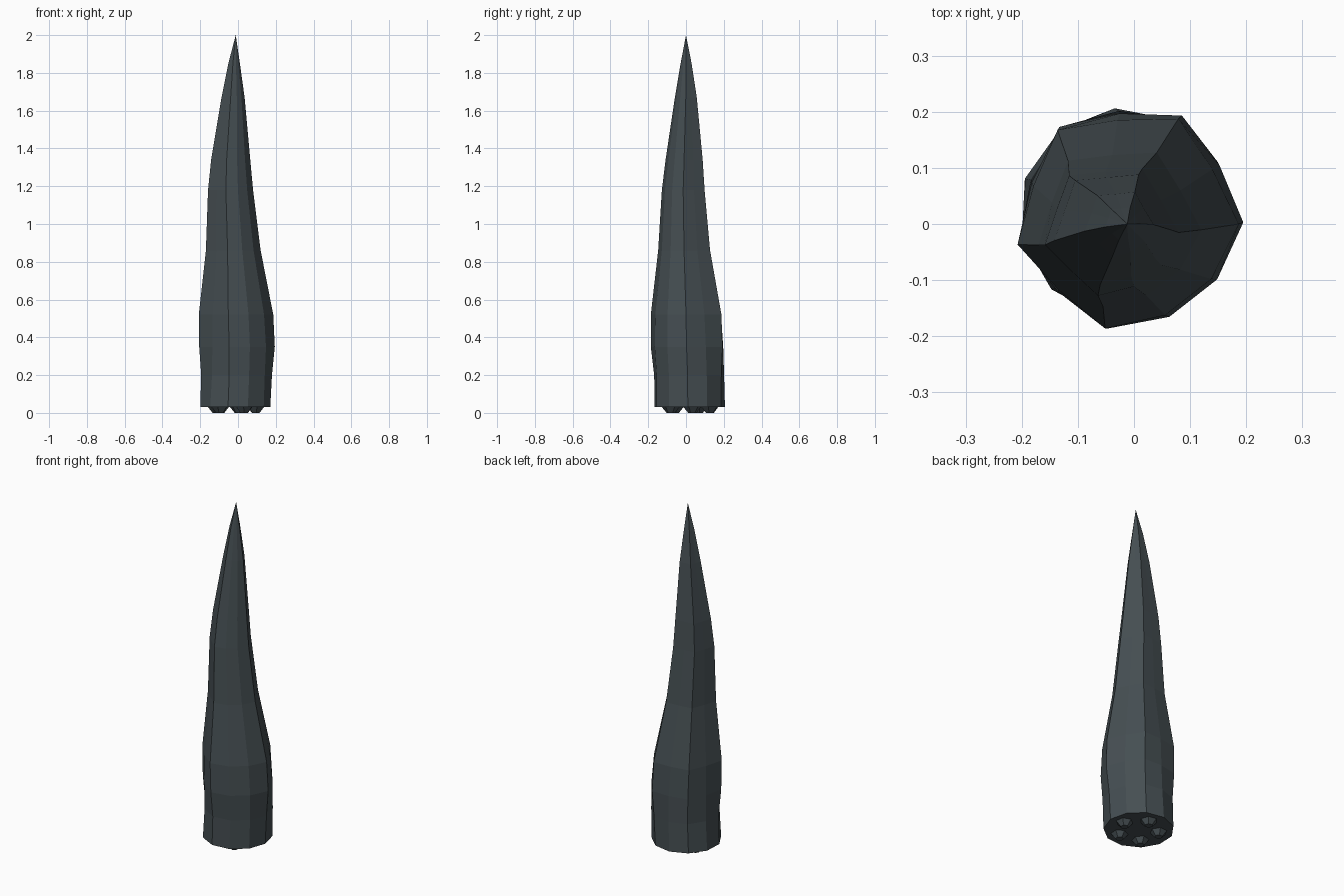
import bpy, bmesh, math
from mathutils import Vector

if "Cube" in bpy.data.objects:
    bpy.data.objects.remove(bpy.data.objects["Cube"], do_unlink=True)

# Dark slate colour
slate = bpy.data.materials.new("dark_slate")
slate.use_nodes = True
slate.diffuse_color = (0.06, 0.077, 0.085, 1)
slate.node_tree.nodes["Principled BSDF"].inputs["Base Color"].default_value = slate.diffuse_color

SIDES = 11
# height, axis x, axis y, ridge radius, flute depth
STATIONS = [
    (0.03, -0.017, 0.019, 0.188, 0.0),
    (0.20, -0.010, 0.018, 0.190, 0.03),
    (0.35, -0.008, 0.013, 0.203, 0.09),
    (0.52, -0.013, 0.010, 0.200, 0.12),
    (0.86, -0.027, -0.003, 0.147, 0.14),
    (1.18, -0.041, -0.009, 0.121, 0.15),
    (1.34, -0.040, -0.005, 0.105, 0.16),
    (1.67, -0.027, 0.002, 0.062, 0.17),
    (1.85, -0.021, 0.002, 0.031, 0.17),
]
TIP = Vector((-0.012, 0, 2))


def flute(i):
    """Ridges on even sides; the last two sides form one wide, shallow flute."""
    if i >= SIDES - 2:
        return 0.6
    return i % 2


def make_object(name, bm):
    bmesh.ops.recalc_face_normals(bm, faces=bm.faces)
    mesh = bpy.data.meshes.new(name)
    bm.to_mesh(mesh)
    bm.free()
    mesh.materials.append(slate)
    obj = bpy.data.objects.new(name, mesh)
    bpy.context.collection.objects.link(obj)
    return obj


# Fluted, slightly bent spike
bm = bmesh.new()
rings = []
for z, cx, cy, radius, depth in STATIONS:
    ring = []
    for i in range(SIDES):
        a = math.tau * i / SIDES - 0.05
        r = radius * (1 - depth * flute(i))
        ring.append(bm.verts.new((cx + r * math.cos(a), cy + r * math.sin(a), z)))
    rings.append(ring)
for low, high in zip(rings, rings[1:]):
    for i in range(SIDES):
        j = (i + 1) % SIDES
        bm.faces.new((low[i], low[j], high[j], high[i]))
tip = bm.verts.new(TIP)
for i in range(SIDES):
    bm.faces.new((rings[-1][i], rings[-1][(i + 1) % SIDES], tip))
bm.faces.new(rings[0])
make_object("spike", bm)

# Five low studs under the base
for k in range(5):
    a = math.radians(8) + math.tau * k / 5
    bm = bmesh.new()
    bmesh.ops.create_cone(bm, cap_ends=True, segments=6, radius1=0.022,
                          radius2=0.048, depth=0.032)
    stud = make_object(f"base_stud_{k + 1}", bm)
    stud.location = (-0.015 + 0.11 * math.cos(a), 0.018 + 0.11 * math.sin(a), 0.016)
    stud.rotation_euler.z = a
